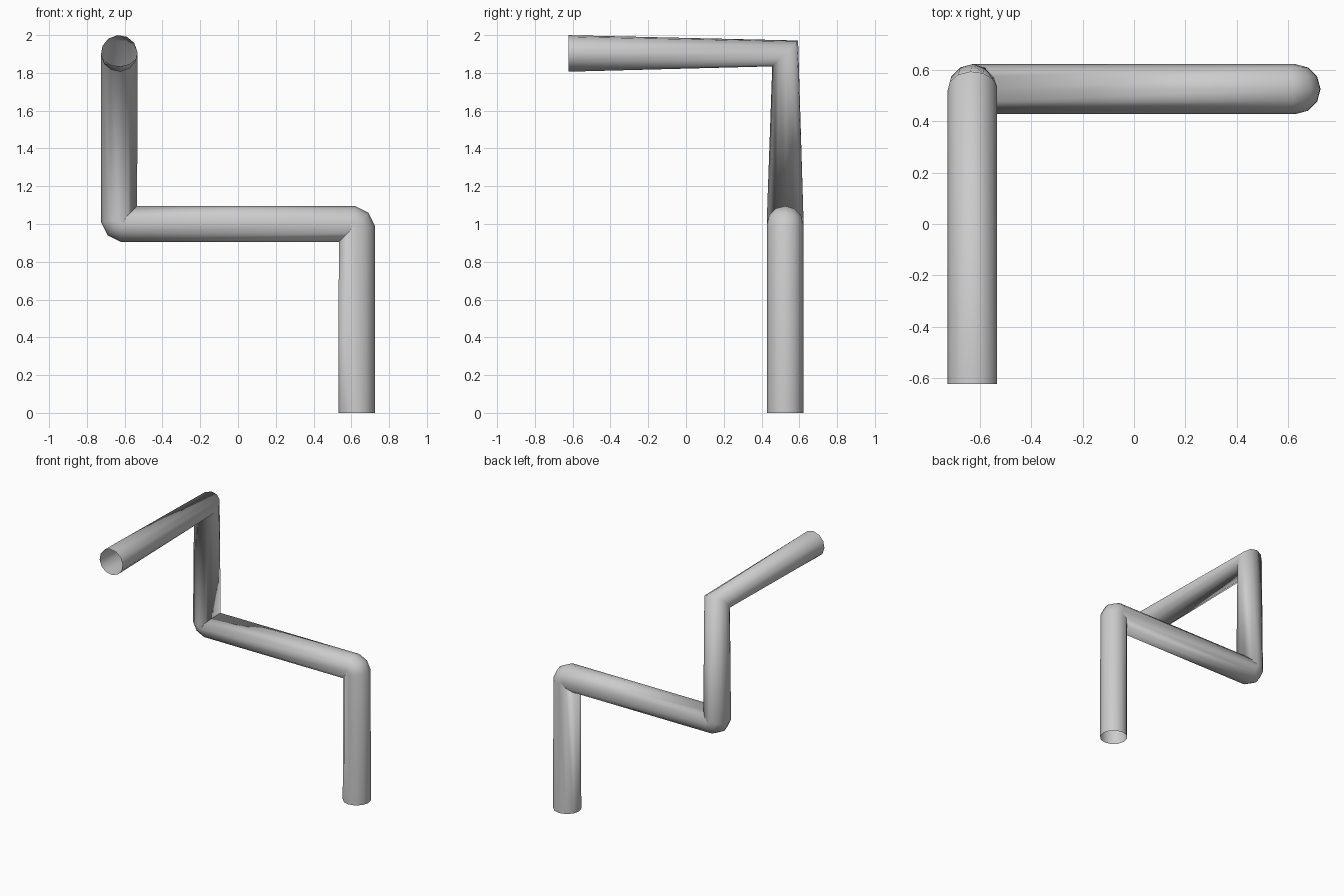
import bpy

cube = bpy.data.objects.get("Cube")
if cube:
    bpy.data.objects.remove(cube, do_unlink=True)

RADIUS = 0.097
X, Y = 0.629, 0.525      # pipe axis offsets
MID, TOP = 1.0, 1.903    # heights of the horizontal runs
BEND = 0.028             # radius of the rounded elbows


def elbow(sx):
    """Three axis points of a tight elbow, from the vertical run to the horizontal one."""
    cx, cz = sx * (X - BEND), MID - sx * BEND
    d = BEND * 0.707
    return [(sx * X, Y, cz),
            (cx + sx * d, Y, cz + sx * d),
            (cx, Y, MID)]


# Axis of the pipe: floor end, two rounded elbows, one mitred corner, open front end
path = [(X, Y, 0)] + elbow(1) + elbow(-1)[::-1] + [(-X, Y, TOP), (-X, -0.622, TOP)]

curve = bpy.data.curves.new("bent_pipe", "CURVE")
curve.dimensions = "3D"
curve.bevel_depth = RADIUS
curve.bevel_resolution = 4
curve.use_fill_caps = False
spline = curve.splines.new("POLY")
spline.points.add(len(path) - 1)
for point, co in zip(spline.points, path):
    point.co = (*co, 1)

# Plain grey finish
grey = bpy.data.materials.new("light_grey")
grey.use_nodes = True
colour = (0.6, 0.6, 0.6, 1)
grey.diffuse_color = colour
grey.node_tree.nodes["Principled BSDF"].inputs["Base Color"].default_value = colour
curve.materials.append(grey)

# Turn the swept curve into a smooth mesh
pipe = bpy.data.objects.new("bent_pipe", curve)
bpy.context.collection.objects.link(pipe)
bpy.ops.object.select_all(action="DESELECT")
pipe.select_set(True)
bpy.context.view_layer.objects.active = pipe
bpy.ops.object.convert(target="MESH")
bpy.ops.object.shade_smooth()
